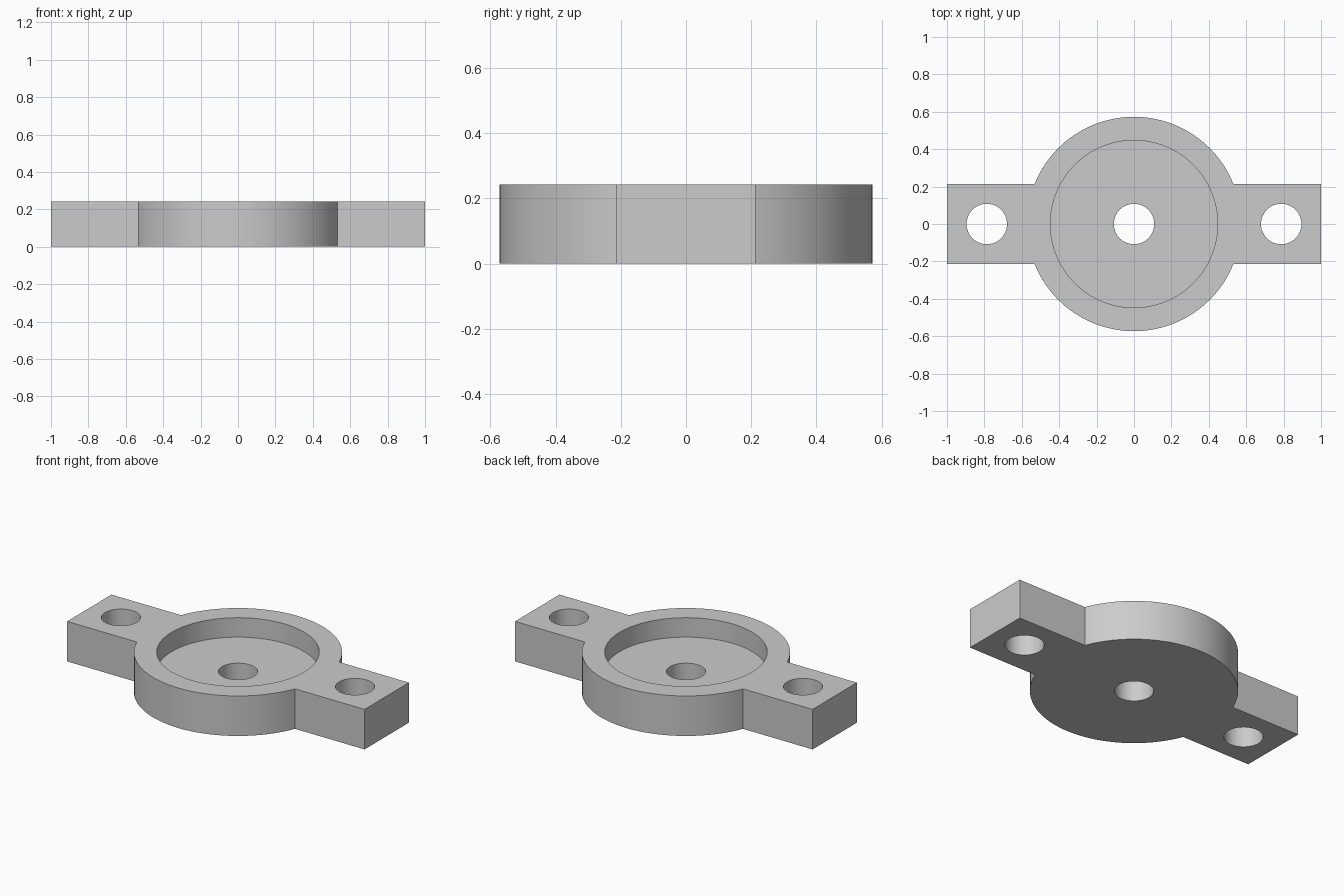
import bpy, bmesh, math

if "Cube" in bpy.data.objects:
    bpy.data.objects.remove(bpy.data.objects["Cube"])

R_BODY, R_RECESS, R_HOLE = 0.573, 0.447, 0.108
ARM_HALF, HOLE_X = 0.213, 0.787
HEIGHT, FLOOR = 0.243, 0.125
SEG = 96

grey = bpy.data.materials.new("plain_grey")
grey.diffuse_color = (0.6, 0.6, 0.6, 1)
grey.use_nodes = True
grey.node_tree.nodes["Principled BSDF"].inputs["Base Color"].default_value = grey.diffuse_color


def prism(name, points, z0, z1):
    """Extrude a closed outline from z0 to z1."""
    bm = bmesh.new()
    face = bm.faces.new([bm.verts.new((x, y, z0)) for x, y in points])
    new = bmesh.ops.extrude_face_region(bm, geom=[face])["geom"]
    top = [v for v in new if isinstance(v, bmesh.types.BMVert)]
    bmesh.ops.translate(bm, verts=top, vec=(0, 0, z1 - z0))
    bmesh.ops.recalc_face_normals(bm, faces=bm.faces)
    mesh = bpy.data.meshes.new(name)
    bm.to_mesh(mesh)
    bm.free()
    mesh.materials.append(grey)
    obj = bpy.data.objects.new(name, mesh)
    bpy.context.collection.objects.link(obj)
    return obj


def arc(cx, r, a0, a1, n):
    """Points along an arc, both ends included."""
    return [(cx + r * math.cos(a0 + (a1 - a0) * i / n),
             r * math.sin(a0 + (a1 - a0) * i / n)) for i in range(n + 1)]


def circle(cx, r):
    return arc(cx, r, 0, 2 * math.pi, SEG)[:-1]


# Flange outline: round body with a rectangular ear on each side
a = math.asin(ARM_HALF / R_BODY)
outline = ([(1, -ARM_HALF), (1, ARM_HALF)]
           + arc(0, R_BODY, a, math.pi - a, SEG // 2)
           + [(-1, ARM_HALF), (-1, -ARM_HALF)]
           + arc(0, R_BODY, math.pi + a, 2 * math.pi - a, SEG // 2))
flange = prism("flange_body", outline, 0, HEIGHT)

# Recess and three through holes
cutters = [prism("recess_cutter", circle(0, R_RECESS), FLOOR, HEIGHT + 0.1)]
for name, x in (("left", -HOLE_X), ("centre", 0), ("right", HOLE_X)):
    cutters.append(prism(name + "_hole_cutter", circle(x, R_HOLE), -0.1, HEIGHT + 0.1))

bpy.context.view_layer.objects.active = flange
flange.select_set(True)
for cutter in cutters:
    mod = flange.modifiers.new(cutter.name, "BOOLEAN")
    mod.operation = "DIFFERENCE"
    mod.solver = "EXACT"
    mod.object = cutter
    cutter.hide_render = True
    bpy.ops.object.modifier_apply(modifier=mod.name)
    bpy.data.objects.remove(cutter)

bpy.ops.object.shade_smooth_by_angle(angle=math.radians(30))
